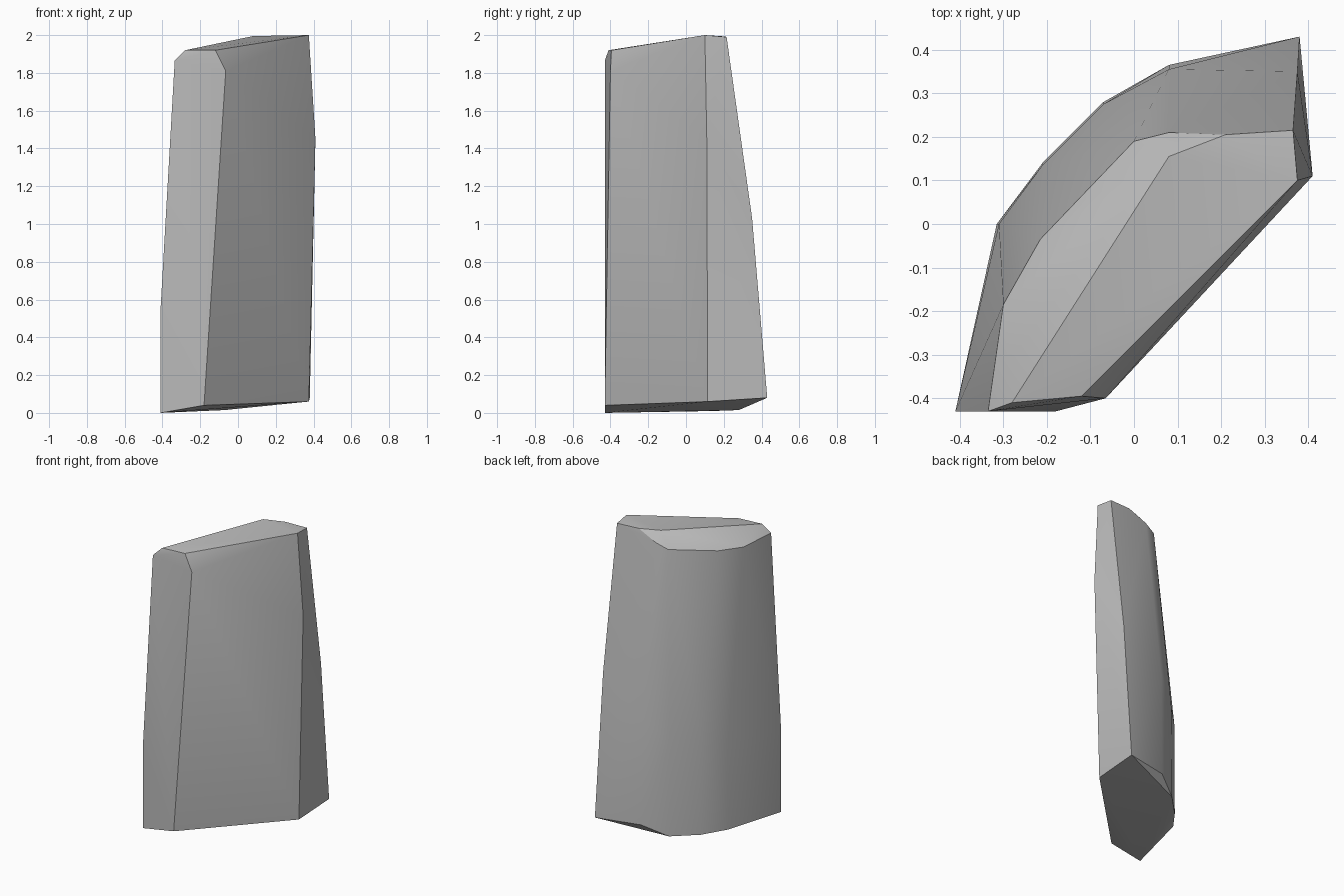
import bpy
import bmesh
import math

default_cube = bpy.data.objects.get("Cube")
if default_cube:
    bpy.data.objects.remove(default_cube, do_unlink=True)


def make_material(name, colour):
    material = bpy.data.materials.new(name)
    material.use_nodes = True
    material.diffuse_color = colour
    shader = material.node_tree.nodes["Principled BSDF"]
    shader.inputs["Base Color"].default_value = colour
    return material


def make_hull(name, points, material, smooth_angle):
    """Wrap a convex skin around the corner points and shade it."""
    mesh = bpy.data.meshes.new(name)
    bm = bmesh.new()
    for point in points:
        bm.verts.new(point)
    result = bmesh.ops.convex_hull(bm, input=bm.verts[:])
    loose = [item for item in result["geom_interior"] + result["geom_unused"]
             if isinstance(item, bmesh.types.BMVert)]
    bmesh.ops.delete(bm, geom=list(set(loose)), context="VERTS")
    bmesh.ops.recalc_face_normals(bm, faces=bm.faces[:])
    bm.to_mesh(mesh)
    bm.free()
    mesh.materials.append(material)

    rock = bpy.data.objects.new(name, mesh)
    bpy.context.collection.objects.link(rock)
    bpy.ops.object.select_all(action="DESELECT")
    rock.select_set(True)
    bpy.context.view_layer.objects.active = rock
    bpy.ops.object.shade_smooth_by_angle(angle=math.radians(smooth_angle))
    return rock


# Upright edges of the slab, each listed from the foot to the crown
front_right_edge = [(-.41, -.43, 0), (-.41, -.43, .55), (-.335, -.43, 1.865), (-.28, -.41, 1.92)]
front_middle_edge = [(-.18, -.43, .04), (-.065, -.4, 1.81), (-.12, -.395, 1.92)]
front_left_edge = [(.375, .115, .06), (.41, .11, 1.45), (.375, .1, 2)]
back_left_edge = [(.38, .43, .08), (.375, .35, 1.03), (.365, .215, 1.99)]

# Rounded back, running from the left edge around to the right
back_edges = [
    [(.08, .365, .085), (.08, .355, .8), (.08, .21, 1.934), (.08, .155, 1.995), (.21, .205, 1.993)],
    [(-.07, .28, .015), (-.07, .275, .65), (0, .19, 1.9)],
    [(-.21, .14, .01), (-.21, .135, .65), (-.215, -.035, 1.863)],
    [(-.315, 0, .02), (-.31, 0, .6), (-.3, -.185, 1.854)],
]

corners = front_right_edge + front_middle_edge + front_left_edge + back_left_edge
corners += [point for edge in back_edges for point in edge]

stone_grey = make_material("stone_grey", (.5, .5, .5, 1))
make_hull("rock_slab", corners, stone_grey, 30)
